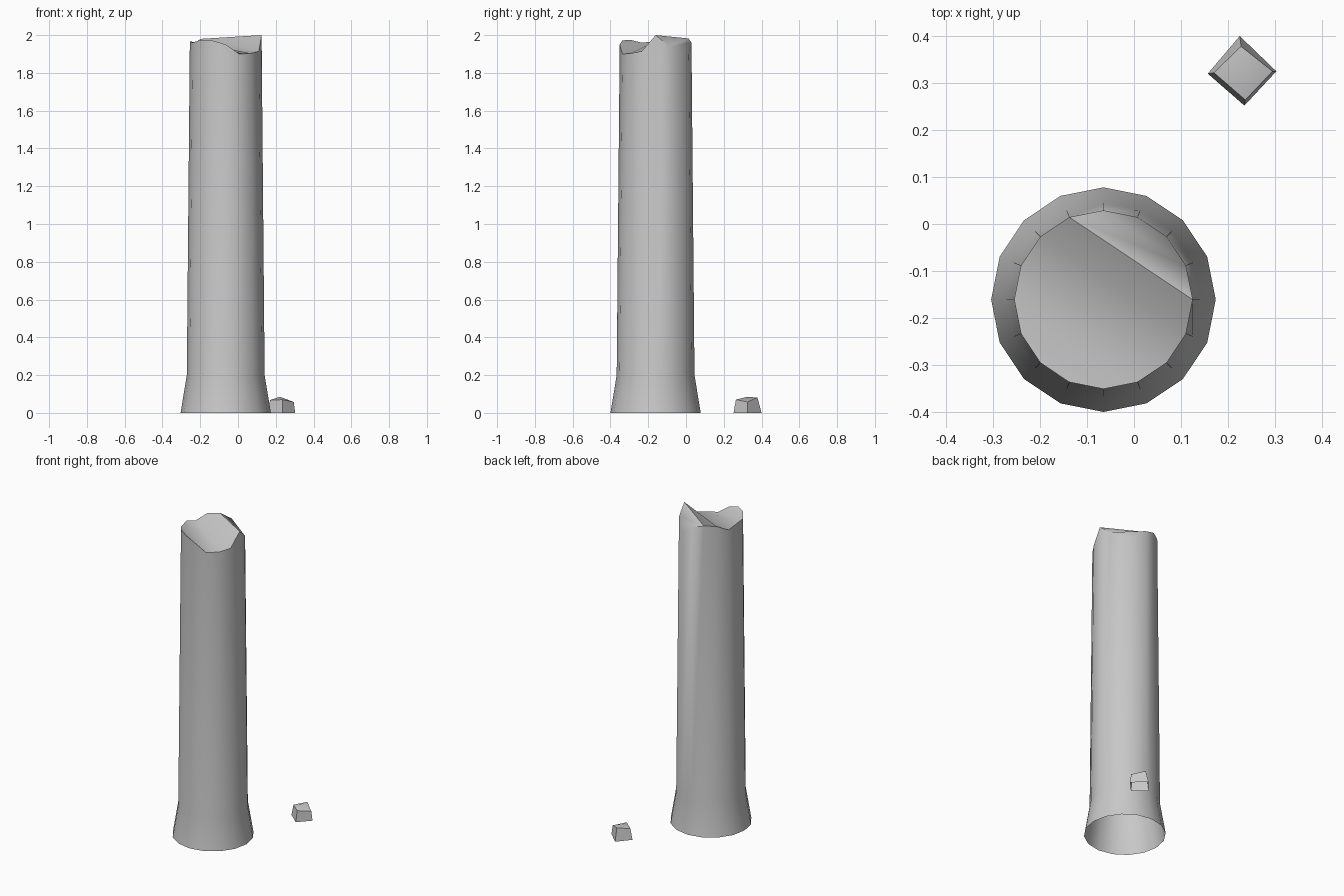
import bpy, bmesh
from math import cos, sin, pi, radians

if "Cube" in bpy.data.objects:
    bpy.data.objects.remove(bpy.data.objects["Cube"], do_unlink=True)

GREY = (0.58, 0.58, 0.58, 1.0)
stone = bpy.data.materials.new("grey stone")
stone.use_nodes = True
stone.diffuse_color = GREY
stone.node_tree.nodes["Principled BSDF"].inputs["Base Color"].default_value = GREY


def finish(name, bm, angle):
    """Turn the bmesh into a smooth-shaded stone object."""
    mesh = bpy.data.meshes.new(name)
    bm.to_mesh(mesh)
    bm.free()
    mesh.materials.append(stone)
    obj = bpy.data.objects.new(name, mesh)
    bpy.context.collection.objects.link(obj)
    bpy.ops.object.select_all(action="DESELECT")
    obj.select_set(True)
    bpy.context.view_layer.objects.active = obj
    bpy.ops.object.shade_smooth_by_angle(angle=radians(angle))
    return obj


def bridge(bm, low, high):
    """Join two closed rings with quads facing outwards."""
    n = len(low)
    for i in range(n):
        j = (i + 1) % n
        bm.faces.new((low[i], low[j], high[j], high[i]))


# Broken column: flared foot, tapering shaft, jagged rim, open underneath
SIDES = 16
CX, CY = -0.065, -0.161
rim = [2.0, 1.94, 1.9, 1.9, 1.96, 1.982, 1.98, 1.945,
       1.967, 1.96, 1.975, 1.972, 1.95, 1.9, 1.903, 1.915]


def ring(bm, radius, heights):
    return [bm.verts.new((CX + radius * cos(2 * pi * i / SIDES),
                          CY + radius * sin(2 * pi * i / SIDES), z))
            for i, z in enumerate(heights)]


bm = bmesh.new()
foot = ring(bm, 0.239, [0] * SIDES)
neck = ring(bm, 0.206, [0.2] * SIDES)
top = ring(bm, 0.19, rim)
bridge(bm, foot, neck)
bridge(bm, neck, top)

# Fracture surface: strips running straight across the break
for k in range(7):
    a, b = 3 + k, 2 - k
    bm.faces.new((top[b % SIDES], top[a], top[a + 1], top[(b - 1) % SIDES]))
finish("broken_column", bm, 40)

# Loose chunk of rubble behind the column
bm = bmesh.new()
base = [bm.verts.new(p) for p in
        ((0.303, 0.325, 0), (0.225, 0.4, 0), (0.157, 0.32, 0), (0.235, 0.252, 0))]
crown = [bm.verts.new(p) for p in
         ((0.295, 0.325, 0.058), (0.228, 0.378, 0.081),
          (0.17, 0.322, 0.068), (0.237, 0.264, 0.07))]
peak = bm.verts.new((0.222, 0.325, 0.085))
bridge(bm, base, crown)
for i in range(4):
    bm.faces.new((crown[i], crown[(i + 1) % 4], peak))
finish("rubble_chunk", bm, 50)
